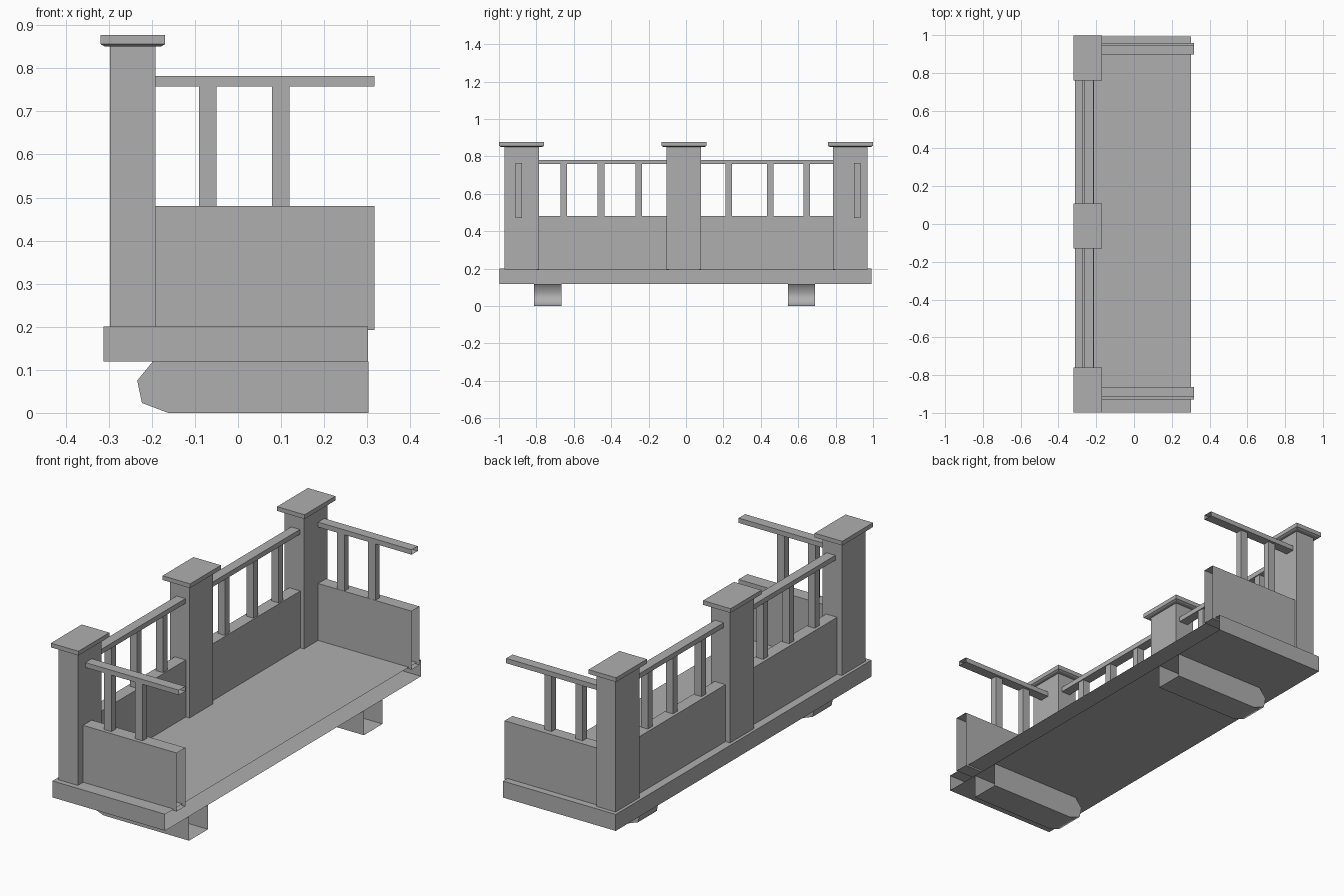
import bpy, bmesh, math

cube = bpy.data.objects.get("Cube")
if cube:
    bpy.data.objects.remove(cube, do_unlink=True)

GREY = (0.43, 0.43, 0.43, 1)
grey = bpy.data.materials.new("plain grey")
grey.use_nodes = True
grey.diffuse_color = GREY
grey.node_tree.nodes["Principled BSDF"].inputs["Base Color"].default_value = GREY


def finish(name, bm):
    mesh = bpy.data.meshes.new(name)
    bm.to_mesh(mesh)
    bm.free()
    mesh.materials.append(grey)
    obj = bpy.data.objects.new(name, mesh)
    bpy.context.collection.objects.link(obj)
    return obj


def box(name, xs, ys, zs, open_end=False, inset=0.0):
    """Box between limits; open_end drops the +x face, inset narrows the base."""
    bm = bmesh.new()
    bmesh.ops.create_cube(bm, size=1)
    if open_end:
        bm.faces.ensure_lookup_table()
        ends = [f for f in bm.faces if f.normal.x > 0.9]
        bmesh.ops.delete(bm, geom=ends, context='FACES')
    for v in bm.verts:
        shrink = inset if v.co.z < 0 else 0
        for axis, (low, high) in enumerate((xs, ys, zs)):
            edge = shrink if axis < 2 else 0
            v.co[axis] = low + edge if v.co[axis] < 0 else high - edge
    return finish(name, bm)


def foot(name, y0, y1):
    """Skid with a rounded back, open at the front end and under the deck."""
    profile = [(0.303, 0), (-0.162, 0), (-0.223, 0.023), (-0.234, 0.075), (-0.198, 0.119)]
    bm = bmesh.new()
    near = [bm.verts.new((x, y0, z)) for x, z in profile]
    far = [bm.verts.new((x, y1, z)) for x, z in profile]
    for i in range(len(profile) - 1):
        bm.faces.new((near[i], near[i + 1], far[i + 1], far[i]))
    # side cheeks reach up to the deck
    for ring, y in ((near, y0), (far, y1)):
        bm.faces.new(ring + [bm.verts.new((0.303, y, 0.119))])
    bmesh.ops.recalc_face_normals(bm, faces=bm.faces)
    obj = finish(name, bm)
    bpy.ops.object.select_all(action='DESELECT')
    obj.select_set(True)
    bpy.context.view_layer.objects.active = obj
    bpy.ops.object.shade_smooth_by_angle(angle=math.radians(62))


RAIL_Z = (0.758, 0.782)
WALL_Z = (0.192, 0.48)
BAR_Z = (0.47, 0.765)

# deck and feet
box("deck", (-0.312, 0.302), (-0.997, 0.992), (0.119, 0.2), open_end=True)
foot("right_foot", -0.813, -0.666)
foot("left_foot", 0.546, 0.691)

# posts with tapered caps
for side, y in (("right", -0.879), ("middle", -0.011), ("left", 0.879)):
    box(side + "_post", (-0.297, -0.192), (y - 0.092, y + 0.092), (0.195, 0.856))
    box(side + "_cap", (-0.319, -0.169), (y - 0.12, y + 0.12), (0.856, 0.877))
    box(side + "_cap_taper", (-0.319, -0.169), (y - 0.12, y + 0.12), (0.851, 0.856), inset=0.009)

# back panels, rails and balusters
bays = (("right", (-0.8, -0.09), (-0.653, -0.454, -0.252)),
        ("left", (0.07, 0.8), (0.228, 0.45, 0.646)))
for side, span, bars in bays:
    box(side + "_back_wall", (-0.272, -0.212), span, WALL_Z)
    box(side + "_back_rail", (-0.262, -0.214), span, RAIL_Z)
    for n, y in enumerate(bars):
        box(f"{side}_back_baluster_{n + 1}", (-0.257, -0.219), (y - 0.018, y + 0.018), BAR_Z)

# end panels, rails and balusters
ends = (("right", (-0.93, -0.862), (-0.912, -0.862), (-0.912, -0.877)),
        ("left", (0.897, 0.958), (0.897, 0.945), (0.898, 0.932)))
for side, wall, rail, bar in ends:
    box(side + "_end_wall", (-0.195, 0.317), wall, WALL_Z, open_end=True)
    box(side + "_end_rail", (-0.195, 0.317), rail, RAIL_Z, open_end=True)
    for n, x in enumerate((-0.07, 0.099)):
        box(f"{side}_end_baluster_{n + 1}", (x - 0.02, x + 0.02), bar, BAR_Z)
